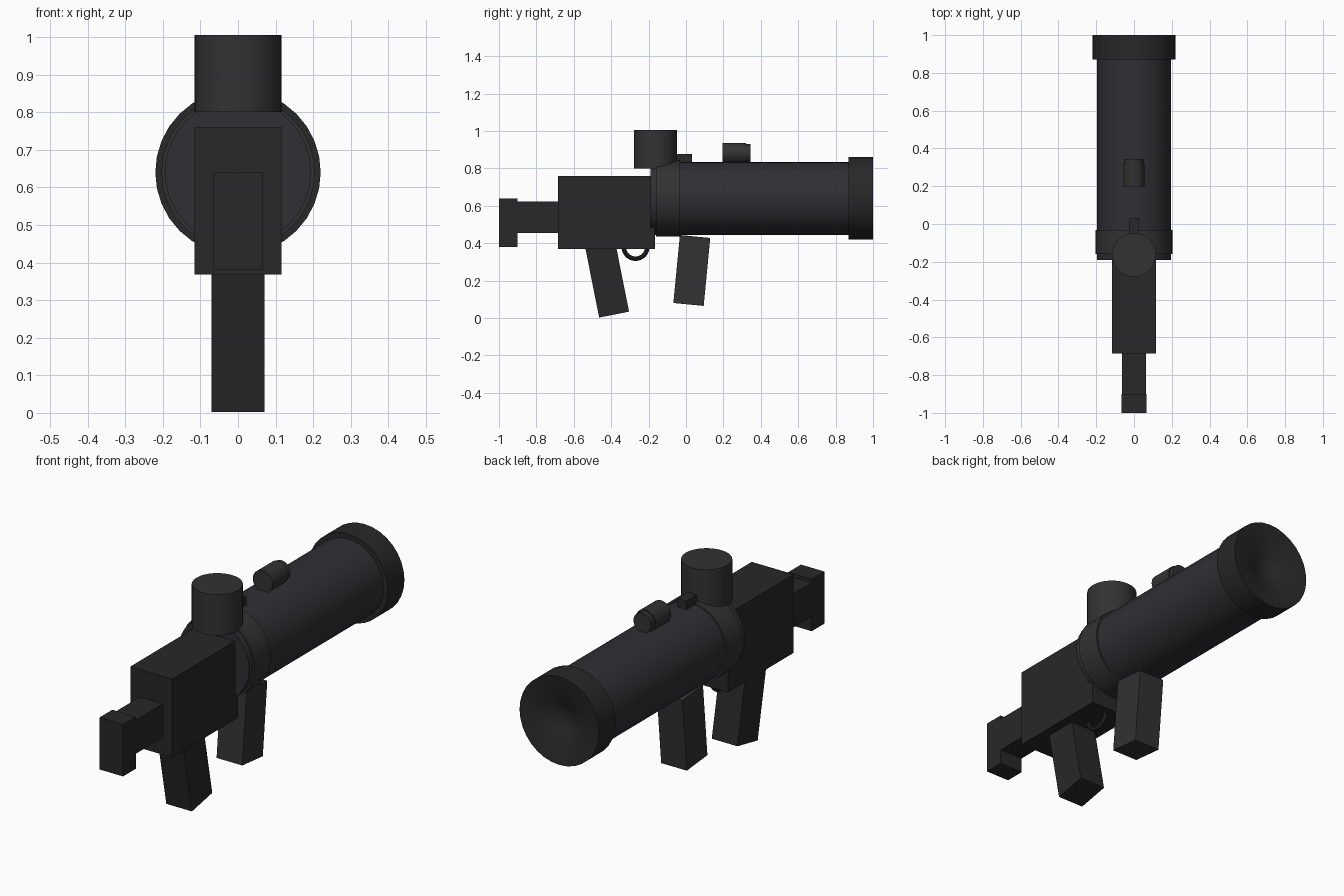
import bpy, bmesh
from math import radians, pi
from mathutils import Matrix

if "Cube" in bpy.data.objects:
    bpy.data.objects.remove(bpy.data.objects["Cube"])


def material(name, rgb):
    m = bpy.data.materials.new(name)
    m.diffuse_color = (*rgb, 1)
    m.use_nodes = True
    m.node_tree.nodes["Principled BSDF"].inputs["Base Color"].default_value = m.diffuse_color
    return m


BLUE_BLACK = material("blue_black", (0.029, 0.028, 0.034))
BLACK = material("black", (0.021, 0.021, 0.022))
CHARCOAL = material("charcoal", (0.032, 0.032, 0.033))


def finish(obj, name, mat, smooth=False):
    obj.name = name
    obj.data.materials.append(mat)
    if smooth:
        bpy.ops.object.select_all(action='DESELECT')
        obj.select_set(True)
        bpy.context.view_layer.objects.active = obj
        bpy.ops.object.shade_smooth_by_angle(angle=radians(35))
    return obj


def box(name, size, center, mat, tilt=0):
    bpy.ops.mesh.primitive_cube_add(size=1)
    o = bpy.context.object
    o.data.transform(Matrix.Diagonal((*size, 1)))
    o.location = center
    o.rotation_euler.x = radians(tilt)
    return finish(o, name, mat)


def lathe(name, profile, center, mat, upright=False, sides=32):
    """Spin (radius, height) points; axis along +y, or +z when upright."""
    bm = bmesh.new()
    verts = [bm.verts.new((r, 0, h)) for r, h in profile]
    edges = [bm.edges.new(p) for p in zip(verts, verts[1:])]
    bmesh.ops.spin(bm, geom=verts + edges, cent=(0, 0, 0), axis=(0, 0, 1),
                   angle=2 * pi, steps=sides)
    bmesh.ops.remove_doubles(bm, verts=bm.verts, dist=1e-5)
    bmesh.ops.recalc_face_normals(bm, faces=bm.faces)
    me = bpy.data.meshes.new(name)
    bm.to_mesh(me)
    bm.free()
    if not upright:
        me.transform(Matrix.Rotation(-pi / 2, 4, 'X'))
    o = bpy.data.objects.new(name, me)
    bpy.context.collection.objects.link(o)
    o.location = center
    return finish(o, name, mat, True)


def rod(name, r, h0, h1, center, mat, **kw):
    return lathe(name, [(0, h0), (r, h0), (r, h1), (0, h1)], center, mat, **kw)


# Barrel, rear collar and dished muzzle
AXIS = (0, 0, 0.64)
rod("barrel", 0.195, -0.19, 0.9, AXIS, BLUE_BLACK)
rod("rear_collar", 0.204, -0.16, -0.033, AXIS, CHARCOAL)
lathe("muzzle", [(0, 0.87), (0.22, 0.87), (0.22, 1.0), (0.13, 0.985),
                 (0.06, 0.955), (0, 0.935)], AXIS, BLACK)

# Receiver and shoulder stock
box("receiver", (0.232, 0.52, 0.392), (0, -0.425, 0.564), BLACK)
box("stock_arm", (0.128, 0.25, 0.168), (0, -0.79, 0.538), BLACK)
box("butt_plate", (0.13, 0.1, 0.26), (0, -0.95, 0.51), BLACK)

# Hand grips
box("rear_grip", (0.142, 0.163, 0.375), (0, -0.421, 0.202), BLACK, 11.2)
box("front_grip", (0.142, 0.163, 0.365), (0, 0.031, 0.254), CHARCOAL, -5.5)

# Trigger guard ring, upper half buried in the receiver
bpy.ops.mesh.primitive_torus_add(major_radius=0.063, minor_radius=0.012,
                                 major_segments=32, minor_segments=10,
                                 location=(0, -0.27, 0.38), rotation=(0, pi / 2, 0))
finish(bpy.context.object, "trigger_guard", BLACK, True)

# Top canister, small sight block and sight lamp
rod("top_canister", 0.116, 0.8, 1.005, (0, -0.163, 0), CHARCOAL, upright=True)
box("sight_block", (0.05, 0.085, 0.06), (0, -0.01, 0.846), BLACK)
rod("sight_lamp", 0.055, 0.195, 0.32, (0, 0, 0.88), CHARCOAL)
rod("lamp_cap", 0.049, 0.315, 0.345, (0, 0, 0.88), CHARCOAL)
